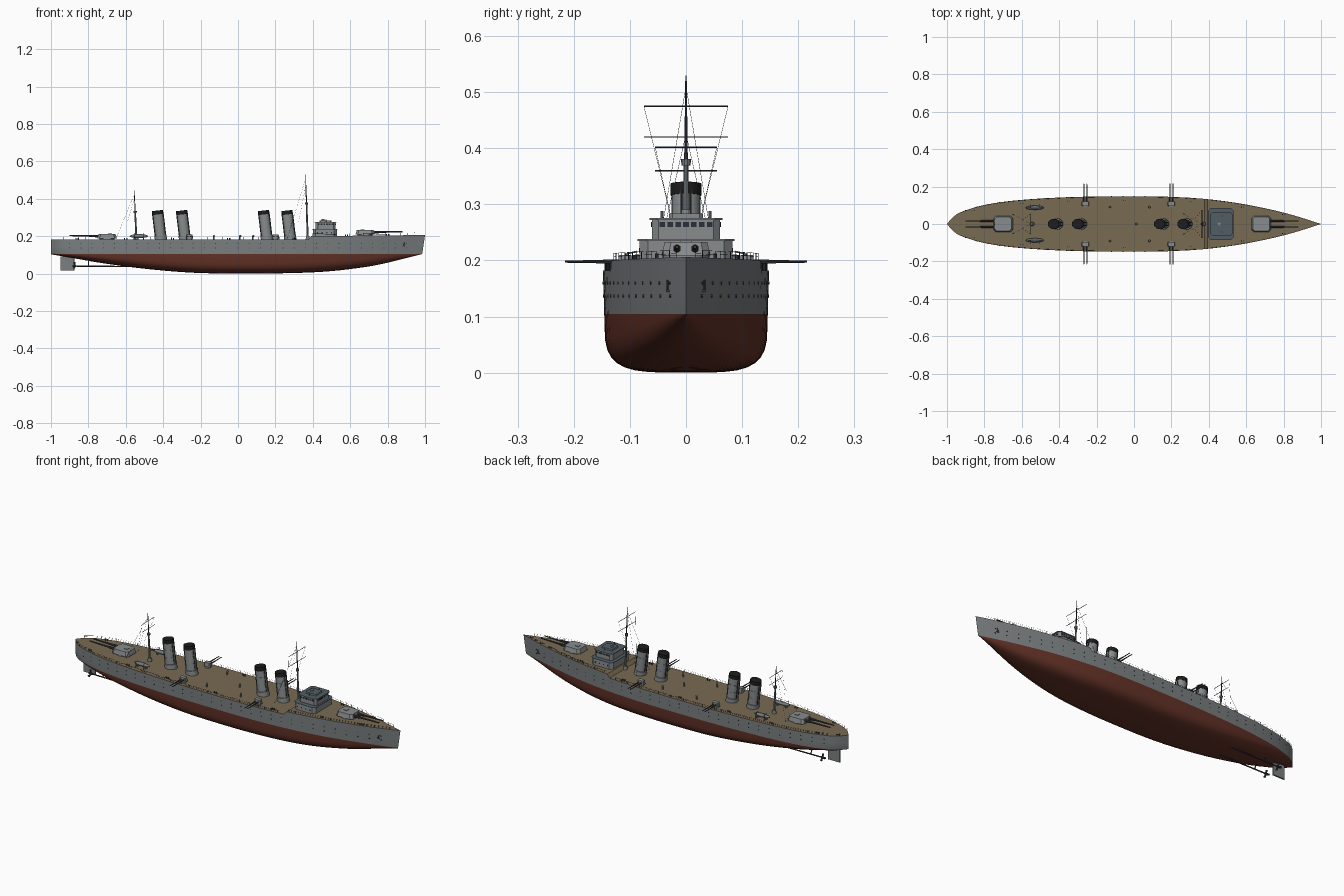
import bpy, bmesh, math
from mathutils import Vector, Matrix

if "Cube" in bpy.data.objects:
    bpy.data.objects.remove(bpy.data.objects["Cube"])

def mat(name, r, g, b):
    m = bpy.data.materials.new(name)
    m.diffuse_color = (r, g, b, 1)
    m.use_nodes = True
    m.node_tree.nodes["Principled BSDF"].inputs["Base Color"].default_value = m.diffuse_color
    return m

GREY = mat("hull grey", 0.20, 0.215, 0.22)
RED = mat("bottom red", 0.125, 0.032, 0.02)
DECK = mat("deck tan", 0.19, 0.145, 0.085)
PALE = mat("superstructure grey", 0.25, 0.265, 0.27)
SLATE = mat("roof slate", 0.085, 0.11, 0.125)
BLACK = mat("funnel black", 0.012, 0.012, 0.013)
METAL = mat("dark metal", 0.045, 0.048, 0.052)
GLASS = mat("window glass", 0.02, 0.03, 0.04)

def curve(pts):
    """Smooth interpolation through (x, value) points."""
    def slope(i):
        a, b = pts[max(i - 1, 0)], pts[min(i + 1, len(pts) - 1)]
        return (b[1] - a[1]) / (b[0] - a[0])
    def f(x):
        i = 0
        while i < len(pts) - 2 and x > pts[i + 1][0]:
            i += 1
        (x0, y0), (x1, y1) = pts[i], pts[i + 1]
        h = x1 - x0
        t = min(max((x - x0) / h, 0), 1)
        return ((2*t**3 - 3*t*t + 1)*y0 + (t**3 - 2*t*t + t)*h*slope(i)
                + (3*t*t - 2*t**3)*y1 + (t**3 - t*t)*h*slope(i + 1))
    return f

half = curve([(-1, 0), (-.97, .035), (-.93, .062), (-.8, .102), (-.6, .129), (-.3, .145), (0, .148),
              (.2, .145), (.4, .132), (.6, .104), (.8, .061), (.92, .026), (1, 0)])
keel = curve([(-1, .103), (-.9, .086), (-.74, .058), (-.5, .026), (-.25, .005), (0, 0), (.3, .003),
              (.5, .013), (.7, .037), (.8, .056), (.9, .08), (1, .104)])
def deck(x):
    return .182 if x <= .376 else .2 + .006 * (x - .39) / .61
WL = .105
def wl_half(x):
    return half(x) * (.985 - .2 * max(0, x)**4)
def side_y(x, z):
    t = (z - WL) / (deck(x) - WL)
    return wl_half(x) + (half(x) - wl_half(x)) * t
def shear(x, z):
    return x - .015 * max(0, x)**4 * (deck(x) - z) / .1

class Part:
    """Collects primitives into one object."""
    def __init__(self, name, *mats):
        self.name, self.mats, self.bm = name, mats, bmesh.new()
    def tube(self, a, b, r, r2=None, n=8, sx=1, mi=0):
        a, b = Vector(a), Vector(b)
        d = b - a
        M = Matrix.Translation((a + b) / 2) @ d.to_track_quat('Z', 'Y').to_matrix().to_4x4()
        if sx != 1:
            M = Matrix.Translation((a + b) / 2) @ Matrix.Rotation(math.atan2(d.x, d.z), 4, 'Y') @ Matrix.Diagonal((sx, 1, 1, 1))
        res = bmesh.ops.create_cone(self.bm, cap_ends=True, segments=n, radius1=r,
                                    radius2=r if r2 is None else r2, depth=d.length, matrix=M)
        for f in {f for v in res['verts'] for f in v.link_faces}:
            f.material_index = mi
    def prism(self, pts, z0, z1, taper=1.0, mi=0, top=None):
        cx = sum(p[0] for p in pts) / len(pts)
        cy = sum(p[1] for p in pts) / len(pts)
        lo = [self.bm.verts.new((x, y, z0)) for x, y in pts]
        hi = [self.bm.verts.new((cx + (x - cx)*taper, cy + (y - cy)*taper, z1)) for x, y in pts]
        n = len(pts)
        fs = [self.bm.faces.new((lo[i], lo[(i+1) % n], hi[(i+1) % n], hi[i])) for i in range(n)]
        fs += [self.bm.faces.new(lo[::-1]), self.bm.faces.new(hi)]
        for f in fs:
            f.material_index = mi
        if top is not None:
            fs[-1].material_index = top
    def box(self, c, s, mi=0):
        x, y, z = c
        self.prism(rect(x - s[0]/2, x + s[0]/2, s[1]/2, 0, y), z - s[2]/2, z + s[2]/2, mi=mi)
    def ball(self, c, s, mi=0):
        res = bmesh.ops.create_uvsphere(self.bm, u_segments=12, v_segments=8, radius=1,
                                        matrix=Matrix.Translation(c) @ Matrix.Diagonal((*s, 1)))
        for f in {f for v in res['verts'] for f in v.link_faces}:
            f.material_index = mi
    def done(self, angle=35):
        bmesh.ops.recalc_face_normals(self.bm, faces=self.bm.faces)
        me = bpy.data.meshes.new(self.name)
        self.bm.to_mesh(me)
        for m in self.mats:
            me.materials.append(m)
        me.shade_smooth()
        me.set_sharp_from_angle(angle=math.radians(angle))
        ob = bpy.data.objects.new(self.name, me)
        bpy.context.collection.objects.link(ob)

def rect(x0, x1, hy, c=0, y=0):
    """Rectangle outline with chamfered corners."""
    if c == 0:
        return [(x0, y-hy), (x1, y-hy), (x1, y+hy), (x0, y+hy)]
    return [(x0+c, y-hy), (x1-c, y-hy), (x1, y-hy+c), (x1, y+hy-c),
            (x1-c, y+hy), (x0+c, y+hy), (x0, y+hy-c), (x0, y-hy+c)]

# Hull: lofted stations, red below the waterline, grey sides, tan deck
p = Part("hull", GREY, RED, DECK)
xs = sorted(set([-1, -.995, -.985, -.97, -.95, -.925, .376, .392, .97, 1] + [round(-.9 + .05*i, 3) for i in range(38)]))
rows = []
for x in xs:
    n = 1.7 + 2.3 * max(0, 1 - abs(x)**2.5)
    sec = []
    for i in range(9):
        a = math.pi / 2 * i / 8
        sec.append((wl_half(x) * math.sin(a)**(2/n), keel(x) + (WL - keel(x)) * (1 - max(math.cos(a), 0)**(2/n))))
    sec += [(side_y(x, z), z) for z in (WL + (deck(x) - WL)/2, deck(x))]
    ring = [(-y, z) for y, z in sec[::-1]] + sec[1:]
    rows.append([p.bm.verts.new((shear(x, z), y, z)) for y, z in ring])
for a, b in zip(rows, rows[1:]):
    m = len(a)
    for i in range(m):
        f = p.bm.faces.new((a[i], b[i], b[(i+1) % m], a[(i+1) % m]))
        f.material_index = 2 if i == m - 1 else (1 if 2 <= i < m - 3 else 0)
bmesh.ops.remove_doubles(p.bm, verts=p.bm.verts, dist=1e-5)
p.done()

# Portholes, hawse pipes and anchors
p = Part("portholes_and_anchors", METAL)
for s in (-1, 1):
    for x in [-.9 + .06*i for i in range(31)]:
        for z in (.137, .16):
            y = s * side_y(x, z)
            p.tube((x, y - s*.002, z), (x, y + s*.0012, z), .0028)
    for x in (.89,):
        y = s * side_y(x, .15)
        p.tube((x, y, .165), (x - .004, y, .145), .0025)
        p.box((x - .004, y, .146), (.014, .006, .004))
p.done()

# Rudder, shafts and propellers
p = Part("rudder", GREY)
p.prism(rect(-.95, -.875, .004, .002), .016, .09)
p.done()
p = Part("propeller_shafts", METAL)
for s in (-.045, .045):
    p.tube((-.872, s, .04), (-.5, s, .037), .0035)
    p.tube((-.885, s, .04), (-.865, s, .04), .006, .006)
    p.tube((-.80, s, .04), (-.80, s*.6, .085), .003)
    for k in range(3):
        a = k * 2.094
        p.tube((-.872, s, .04), (-.876, s + .02*math.sin(a), .04 + .02*math.cos(a)), .003, .006, 6)
p.done()

# Raked funnels with black caps, bands and steam pipes
for i, x in enumerate((.155, .28, -.412, -.283)):
    p = Part(f"funnel_{i+1}", PALE, BLACK, METAL)
    at = lambda z: (x - .018 * (z - .182) / .15, 0, z)
    p.tube(at(.175), at(.205), .031, .031, 24, 1.05)
    p.tube(at(.2), at(.322), .0255, .0255, 24, 1.1)
    p.tube(at(.316), at(.337), .0272, .0272, 24, 1.1, mi=1)
    for z in (.24, .28):
        p.tube(at(z), at(z + .002), .0265, .0265, 24, 1.1)
    for sx, sy in ((1, .3), (-1, .3), (1, -.3), (-1, -.3)):
        a, b = Vector(at(.182)), Vector(at(.325))
        o = Vector((.029*sx, .026*sy, 0))
        p.tube(a + o, b + o, .0022, n=6, mi=2)
    p.done()

# Bridge tiers
p = Part("bridge", PALE, SLATE, GLASS)
p.prism(rect(.4, .528, .083, .015), .19, .235, top=1)
p.prism(rect(.396, .532, .086, .016), .235, .238, top=1)
p.prism(rect(.415, .522, .061, .012), .238, .272, top=1)
p.prism(rect(.41, .527, .065, .013), .272, .276, top=1)
p.prism(rect(.435, .5, .03, .006), .276, .284, top=1)
p.tube((.455, 0, .28), (.455, 0, .291), .008, n=12)
for i in range(7):
    p.box((.522, -.042 + .014*i, .264), (.002, .010, .009), mi=2)
for s in (-1, 1):
    for i in range(6):
        p.box((.432 + .0145*i, s*.061, .264), (.010, .002, .009), mi=2)
    for i in range(4):
        p.tube((.425 + .025*i, s*.082, .218), (.425 + .025*i, s*.0838, .218), .004, mi=2)
    p.tube((.47, s*.043, .276), (.47, s*.043, .288), .0025, mi=0)
p.done(20)

# Main gun turrets, fore and aft
for name, x0, d in (("fore_turret", .68, 1), ("aft_turret", -.7, -1)):
    z = deck(x0)
    p = Part(name, PALE, METAL)
    p.tube((x0, 0, z - .004), (x0, 0, z + .008), .04, n=24)
    p.prism(rect(x0 - .052, x0 + .052, .044, .013), z + .006, z + .03, .86)
    p.box((x0 - d*.015, 0, z + .031), (.02, .02, .004))
    for s in (-.016, .016):
        p.tube((x0 + d*.03, s, z + .018), (x0 + d*.08, s, z + .019), .0075, .006, 10, mi=1)
        p.tube((x0 + d*.07, s, z + .019), (x0 + d*.2, s, z + .021), .005, .003, 10, mi=1)
    p.done(25)

# Twin broadside guns
for i, (x, s) in enumerate([(x, s) for x in (-.26, .2) for s in (-1, 1)]):
    p = Part(f"broadside_gun_{i+1}", PALE, METAL)
    p.tube((x, s*.108, .178), (x, s*.108, .19), .016, n=16)
    p.prism(rect(x - .02, x + .02, .013, .005, s*.108), .188, .21, .85)
    for dx in (-.008, .008):
        p.tube((x + dx, s*.11, .198), (x + dx, s*.16, .198), .0042, .003, mi=1)
        p.tube((x + dx, s*.15, .198), (x + dx, s*.216, .198), .0028, .002, mi=1)
    p.done(25)

# Masts with yards, lookout and rigging
for name, x, z0, z1, yards in (("foremast", .373, .18, .53, ((.475, .075), (.42, .075))),
                               ("mainmast", -.543, .18, .445, ((.402, .055), (.36, .055)))):
    p = Part(name, METAL, GREY)
    tx = x - .012
    zm = z0 + (z1 - z0) * .55
    at = lambda z: x - .012 * (z - z0) / (z1 - z0)
    p.tube((x, 0, z0), (at(zm), 0, zm), .0055, .0042, mi=1)
    p.tube((at(zm), 0, zm), (tx, 0, z1), .0034, .0012)
    p.tube((x, 0, z0), (x, 0, z0 + .02), .012, .009, 12, mi=1)
    p.tube((at(zm), 0, zm - .003), (at(zm), 0, zm + .008), .008, .009, 10, mi=1)
    for z, w in yards:
        p.tube((at(z), -w, z), (at(z), w, z), .0012, n=6)
    for s in (-1, 1):
        p.tube((at(yards[0][0]), s*yards[0][1], yards[0][0]), (x - .05, s*.025, .27), .0004, n=4)
        p.tube((at(z1 - .02), 0, z1 - .02), (x - .11, s*.055, .185), .0004, n=4)
    p.done()

# Ship's boats on cradles with davits
p = Part("boats", GREY, SLATE)
for s in (-.087, .087):
    p.ball((-.53, s, .2), (.05, .0115, .010))
    p.ball((-.53, s, .2045), (.04, .008, .0065), mi=1)
    for dx in (-.025, .025):
        p.box((-.53 + dx, s, .187), (.005, .014, .014))
        p.tube((-.53 + dx, s*1.22, .18), (-.53 + dx, s*1.22, .212), .0015, n=6)
        p.tube((-.53 + dx, s*1.22, .212), (-.53 + dx, s, .216), .0015, n=6)
p.done()

# Deck vents, bollards and hatches
p = Part("deck_fittings", GREY, METAL)
for x in (-.13, .01, .08):
    for s in (-.09, .09) if x != .01 else (0, ):
        p.tube((x, s, .18), (x, s, .2), .004)
        p.ball((x + .002, s, .201), (.006, .006, .005))
for x in (-.86, -.6, -.35, -.05, .3, .58, .8):
    for s in (-1, 1):
        y = s * half(x) * .85
        for dx in (-.006, .006):
            p.tube((x + dx, y, deck(x) - .002), (x + dx, y, deck(x) + .008), .003, mi=1)
p.done()

# Deck railings: stanchions and two wires along each edge
p = Part("railings", METAL)
for s in (-1, 1):
    for run in ([-.97 + .0385*i for i in range(35)], [.4 + .039*i for i in range(15)]):
        pts = [Vector((x, s * half(x) * .975, deck(x))) for x in run]
        for q in pts:
            p.tube(q, q + Vector((0, 0, .013)), .0007, n=4)
        for a, b in zip(pts, pts[1:]):
            for h in (.0065, .0125):
                p.tube(a + Vector((0, 0, h)), b + Vector((0, 0, h)), .0003, n=4)
p.done()
